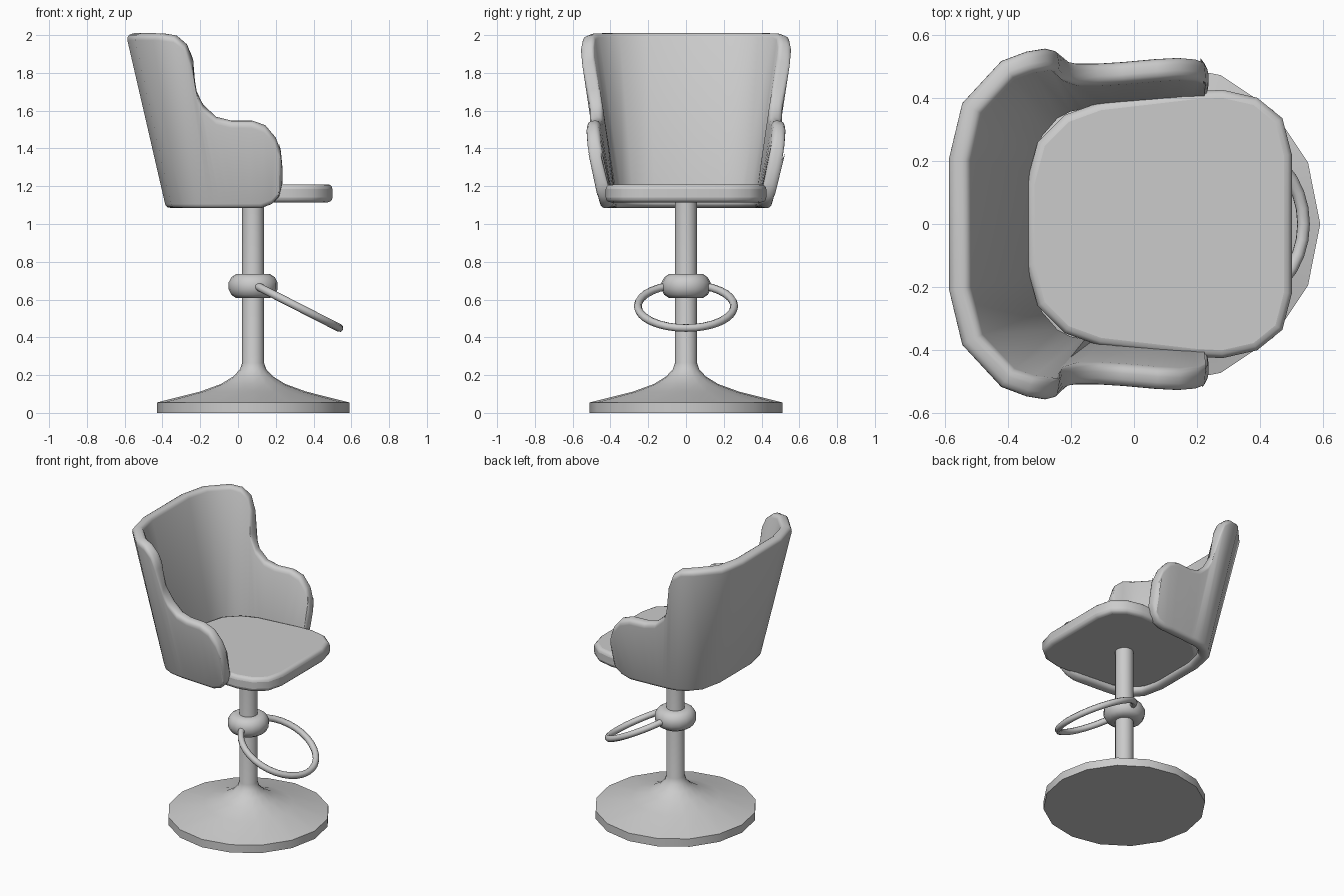
import bpy, bmesh, math

if "Cube" in bpy.data.objects:
    bpy.data.objects.remove(bpy.data.objects["Cube"])

AXIS_X = 0.08  # x of the pedestal axis


def make(name, verts, faces, angle=35):
    me = bpy.data.meshes.new(name)
    me.from_pydata(verts, [], faces)
    bm = bmesh.new()
    bm.from_mesh(me)
    bmesh.ops.remove_doubles(bm, verts=bm.verts, dist=1e-5)
    bmesh.ops.recalc_face_normals(bm, faces=bm.faces)
    bm.to_mesh(me)
    bm.free()
    ob = bpy.data.objects.new(name, me)
    bpy.context.collection.objects.link(ob)
    smooth(ob, angle)
    return ob


def smooth(ob, angle):
    bpy.ops.object.select_all(action='DESELECT')
    ob.select_set(True)
    bpy.context.view_layer.objects.active = ob
    bpy.ops.object.shade_smooth_by_angle(angle=math.radians(angle))


def lathe(name, profile, sides=16):
    verts = [(AXIS_X + r * math.cos(2 * math.pi * s / sides),
              r * math.sin(2 * math.pi * s / sides), z)
             for r, z in profile for s in range(sides)]
    faces = [(i * sides + s, i * sides + (s + 1) % sides,
              (i + 1) * sides + (s + 1) % sides, (i + 1) * sides + s)
             for i in range(len(profile) - 1) for s in range(sides)]
    faces.append(tuple(range(sides))[::-1])
    faces.append(tuple((len(profile) - 1) * sides + s for s in range(sides)))
    return make(name, verts, faces)


def bevel(ob, width, limit):
    b = ob.modifiers.new("bevel", 'BEVEL')
    b.width, b.segments = width, 3
    b.limit_method = 'ANGLE'
    b.angle_limit = math.radians(limit)
    b.use_clamp_overlap = False


# Flared foot and post
lathe("pedestal", [(0.51, 0), (0.51, 0.055), (0.28, 0.113), (0.17, 0.153),
                   (0.105, 0.193), (0.07, 0.23), (0.058, 0.265), (0.058, 1.14)])

# Rounded collar
lathe("collar", [(0.058, 0.608), (0.09, 0.608), (0.115, 0.625), (0.13, 0.655),
                 (0.13, 0.69), (0.115, 0.718), (0.09, 0.735), (0.058, 0.735)])

# Tilted foot ring running through the collar
bpy.ops.mesh.primitive_torus_add(
    major_radius=0.255, minor_radius=0.021, major_segments=32, minor_segments=8,
    location=(0.31, 0, 0.565), rotation=(0, math.radians(27), 0))
ring = bpy.context.object
ring.name = "foot_ring"
smooth(ring, 50)

# Seat cushion
half = [(0.50, 0.22), (0.47, 0.335), (0.39, 0.40), (0.28, 0.425), (0.19, 0.42),
        (-0.11, 0.385), (-0.22, 0.345), (-0.305, 0.26), (-0.34, 0.13)]
outline = half + [(x, -y) for x, y in reversed(half)]
n = len(outline)
seat = make("seat",
            [(x, y, z) for z in (1.115, 1.21) for x, y in outline],
            [tuple(range(n))[::-1], tuple(range(n, 2 * n))] +
            [(i, (i + 1) % n, n + (i + 1) % n, n + i) for i in range(n)], 45)
bevel(seat, 0.025, 60)

# Wraparound back and arms: columns of (bottom point, top point), outer surface
columns = [
    ((-0.38, 0.17, 1.08), (-0.592, 0.21, 2.0)),
    ((-0.35, 0.31, 1.08), (-0.55, 0.385, 2.0)),
    ((-0.28, 0.39, 1.08), (-0.425, 0.52, 2.0)),
    ((-0.22, 0.42, 1.08), (-0.345, 0.55, 1.99)),
    ((-0.18, 0.428, 1.08), (-0.285, 0.56, 1.945)),
    ((-0.15, 0.432, 1.08), (-0.245, 0.552, 1.85)),
    ((-0.12, 0.435, 1.08), (-0.22, 0.522, 1.71)),
    ((-0.09, 0.437, 1.08), (-0.19, 0.513, 1.625)),
    ((-0.05, 0.44, 1.08), (-0.12, 0.513, 1.56)),
    ((0.00, 0.443, 1.08), (-0.04, 0.518, 1.54)),
    ((0.06, 0.447, 1.08), (0.07, 0.528, 1.54)),
    ((0.12, 0.45, 1.08), (0.14, 0.532, 1.515)),
    ((0.175, 0.455, 1.10), (0.195, 0.528, 1.45)),
    ((0.215, 0.465, 1.14), (0.222, 0.518, 1.38)),
    ((0.235, 0.478, 1.21), (0.236, 0.498, 1.28)),
]
flip = lambda p: (p[0], -p[1], p[2])
full = [(flip(b), flip(t)) for b, t in reversed(columns)] + columns
verts = [p for col in full for p in col]
# winding chosen so normals point outward
faces = [(2 * i, 2 * i + 1, 2 * i + 3, 2 * i + 2) for i in range(len(full) - 1)]
shell = make("back_and_arms", verts, faces, 45)
mid = len(full) // 2 - 1
if shell.data.polygons[mid].normal.x > 0:
    shell.data.flip_normals()
solid = shell.modifiers.new("thickness", 'SOLIDIFY')
solid.thickness, solid.offset = 0.072, -1
solid.use_even_offset = True
bevel(shell, 0.026, 60)

# Keep the smoothing step after thickness and bevel
for ob, angle in ((seat, 45), (shell, 45)):
    bpy.ops.object.select_all(action='DESELECT')
    ob.select_set(True)
    bpy.context.view_layer.objects.active = ob
    bpy.ops.object.convert(target='MESH')
    smooth(ob, angle)
